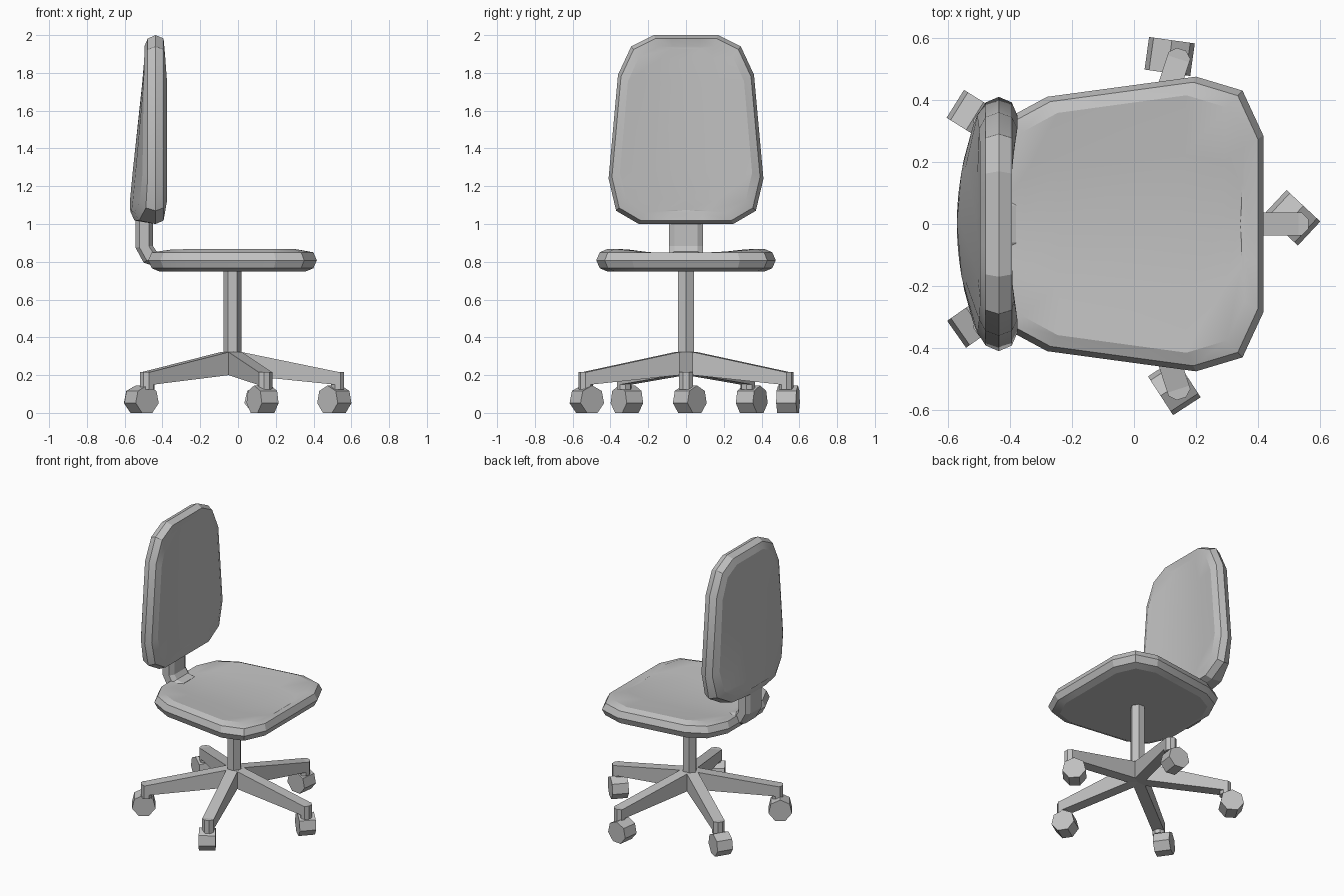
import bpy, bmesh
from math import radians, sin, cos, pi
from mathutils import Vector, Matrix

cube = bpy.data.objects.get("Cube")
if cube:
    bpy.data.objects.remove(cube, do_unlink=True)

grey = bpy.data.materials.new("plain grey")
grey.use_nodes = True
grey.diffuse_color = (0.53, 0.53, 0.53, 1)
grey.node_tree.nodes["Principled BSDF"].inputs["Base Color"].default_value = (0.53, 0.53, 0.53, 1)

HUB = Vector((-0.03, 0, 0))


def finish(name, bm, smooth=None):
    """Turn a bmesh into a named grey object."""
    bmesh.ops.remove_doubles(bm, verts=bm.verts, dist=0.0005)
    bmesh.ops.recalc_face_normals(bm, faces=bm.faces)
    mesh = bpy.data.meshes.new(name)
    bm.to_mesh(mesh)
    bm.free()
    mesh.materials.append(grey)
    obj = bpy.data.objects.new(name, mesh)
    bpy.context.collection.objects.link(obj)
    if smooth:
        bpy.ops.object.select_all(action='DESELECT')
        obj.select_set(True)
        bpy.context.view_layer.objects.active = obj
        bpy.ops.object.shade_smooth_by_angle(angle=radians(smooth))
    return obj


def loft(bm, rings, caps=True):
    """Skin a list of equally long point rings."""
    loops = [[bm.verts.new(p) for p in ring] for ring in rings]
    n = len(loops[0])
    for a, b in zip(loops, loops[1:]):
        for i in range(n):
            j = (i + 1) % n
            bm.faces.new((a[i], a[j], b[j], b[i]))
    if caps:
        bm.faces.new(loops[0])
        bm.faces.new(loops[-1])


def cushion(name, half, place, top_shape, bottom_shape):
    """Padded slab: bevelled rim, shaped faces that meet on a centre spine."""
    outline = half + [(u, -v) for u, v in reversed(half)]
    us = [u for u, v in half]
    mid, hu = (max(us) + min(us)) / 2, (max(us) - min(us)) / 2
    hv = max(v for u, v in half)

    def ring(inset, w, spread, shape):
        su, sv = (hu - inset) / hu, (hv - inset) / hv * spread
        pts = []
        for u, v in outline:
            u, v = mid + (u - mid) * su, v * sv
            pts.append(place(u, v, w + (shape(u, v) if shape else 0)))
        return pts

    layers = [(0.075, 0.06, 0), (0.07, 0.06, 0.55), (0.06, 0.06, 1), (0.018, 0.042, 1)]
    rings = [ring(i, -w, s, bottom_shape) for i, w, s in layers]
    rings.append(ring(0, 0, 1, None))
    rings += [ring(i, w, s, top_shape if i > 0.02 else None) for i, w, s in reversed(layers)]
    bm = bmesh.new()
    loft(bm, rings, caps=False)
    bmesh.ops.remove_doubles(bm, verts=bm.verts, dist=0.0005)
    bmesh.ops.dissolve_degenerate(bm, edges=bm.edges, dist=0.0005)
    return finish(name, bm, 20)


def hollow(depth, width):
    return lambda u, v: -depth * max(0, 1 - (v / width) ** 2)


def lumbar(z, y):
    """Rear shell swells towards the bottom centre."""
    amount = 0.075 * min(1, max(0, (1.85 - z) / 0.7))
    return -amount * max(0, 1 - (y / 0.38) ** 2)


# Seat
seat_half = [(0.417, 0.13), (0.417, 0.285), (0.35, 0.43), (0.2, 0.475),
             (-0.28, 0.41), (-0.41, 0.34), (-0.475, 0.2), (-0.475, 0.1)]
cushion("seat", seat_half, lambda u, v, w: (u, v, 0.808 + w), hollow(0.03, 0.32), None)

# Backrest
back_half = [(2.0, 0.08), (2.0, 0.17), (1.94, 0.29), (1.79, 0.36),
             (1.24, 0.41), (1.07, 0.37), (1.0, 0.25), (1.0, 0.1)]
cushion("backrest", back_half, lambda u, v, w: (-0.436 + w, v, u), hollow(0.03, 0.3), lumbar)

# Bent bracket joining seat and backrest
bm = bmesh.new()
path = [((-0.497, 1.06), (1, 0)), ((-0.497, 0.88), (1, 0.1)),
        ((-0.465, 0.825), (0.75, 0.65)), ((-0.38, 0.8), (0, 0.9))]
section = [(-1, 0.06), (-0.55, 0.09), (0.55, 0.09), (1, 0.06),
           (1, -0.06), (0.55, -0.09), (-0.55, -0.09), (-1, -0.06)]
loft(bm, [[(x + 0.046 * t * dx, y, z + 0.046 * t * dz) for t, y in section]
          for (x, z), (dx, dz) in path])
finish("back_bracket", bm)

# Column
bm = bmesh.new()
loft(bm, [[HUB + Vector((0.048 * cos(k * pi / 3), 0.048 * sin(k * pi / 3), z))
           for k in range(6)] for z in (0.22, 0.76)])
finish("column", bm)

# Five legs, each with a faceted upright tip
for k in range(5):
    turn = Matrix.Translation(HUB) @ Matrix.Rotation(k * 2 * pi / 5, 4, 'Z')
    bm = bmesh.new()
    stations = [(0, 0.205, 0.325), (0.05, 0.2, 0.322), (0.56, 0.148, 0.217)]
    loft(bm, [[turn @ Vector((r, s * 0.037, z)) for s, z in
               ((-1, low), (1, low), (1, high), (-1, high))] for r, low, high in stations])
    loft(bm, [[turn @ Vector((0.557 + 0.038 * cos(a * pi / 4 + pi / 8),
                              0.04 * sin(a * pi / 4 + pi / 8), z))
               for a in range(8)] for z in (0.125, 0.217)])
    finish(f"leg_{k + 1}", bm)

# Casters: seven-sided wheels, each swivelled its own way
casters = [(0.51, 0.02, -43), (0.115, 0.54, -8), (-0.513, 0.348, -32),
           (-0.511, -0.313, 35), (0.13, -0.525, -57)]
for k, (x, y, angle) in enumerate(casters):
    turn = Matrix.Translation((x, y, 0.0687)) @ Matrix.Rotation(radians(angle), 4, 'Z')
    bm = bmesh.new()
    loft(bm, [[turn @ Vector((0.0763 * sin(a * 2 * pi / 7), side * 0.053,
                              0.0763 * cos(a * 2 * pi / 7))) for a in range(7)]
              for side in (-1, 1)])
    finish(f"caster_{k + 1}", bm)
